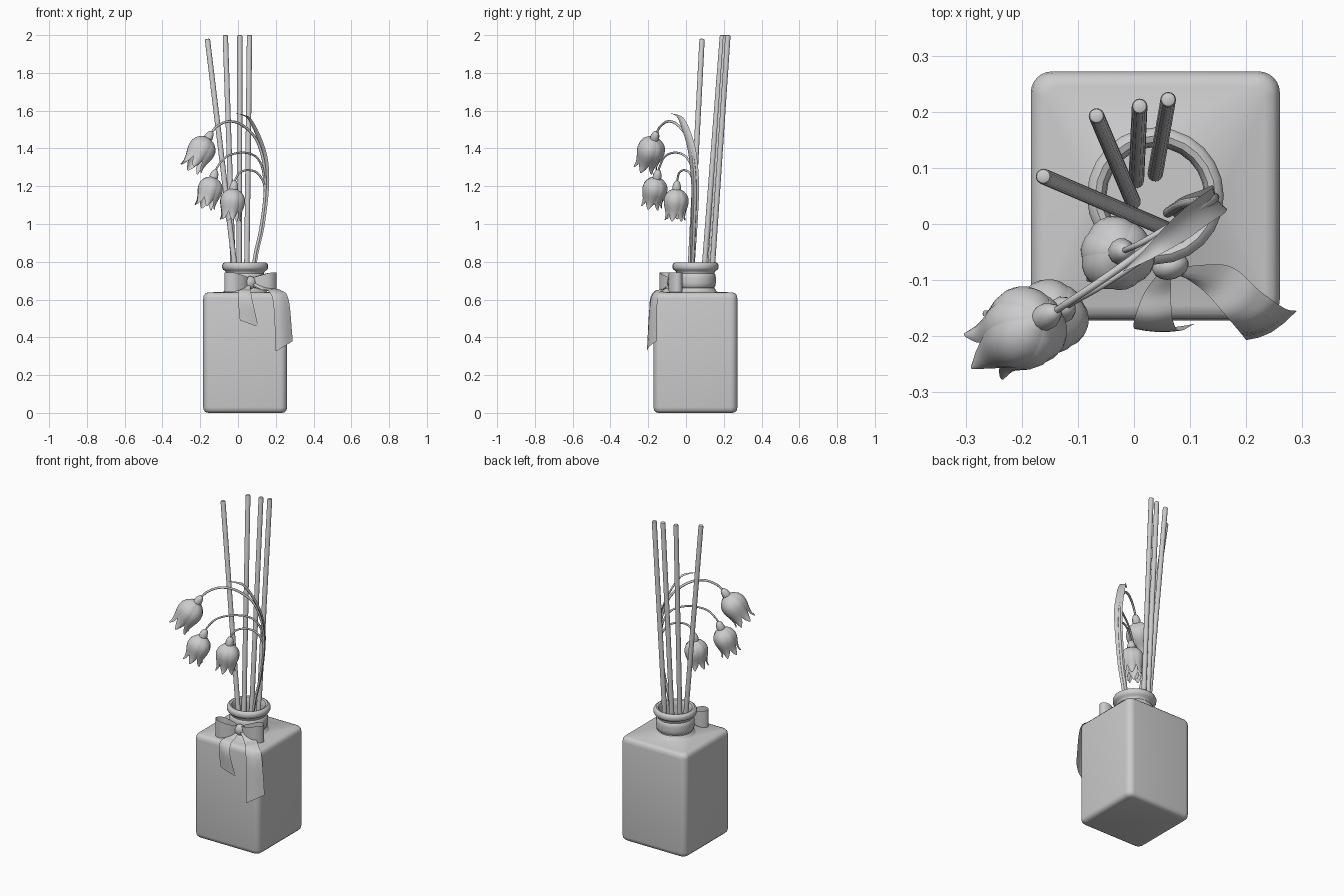
import bpy, bmesh, math
from mathutils import Vector

CX, CY = 0.038, 0.05   # bottle axis


def finish(name, bm, angle=40):
    bmesh.ops.remove_doubles(bm, verts=bm.verts, dist=0.0004)
    bmesh.ops.recalc_face_normals(bm, faces=bm.faces)
    me = bpy.data.meshes.new(name)
    bm.to_mesh(me)
    bm.free()
    ob = bpy.data.objects.new(name, me)
    bpy.context.collection.objects.link(ob)
    bpy.ops.object.select_all(action='DESELECT')
    ob.select_set(True)
    bpy.context.view_layer.objects.active = ob
    bpy.ops.object.shade_smooth_by_angle(angle=math.radians(angle))
    return ob


def smooth_path(pts, n=6):
    # Catmull-Rom through the given points
    p = [Vector(q) for q in pts]
    p = [2 * p[0] - p[1]] + p + [2 * p[-1] - p[-2]]
    out = []
    for i in range(1, len(p) - 2):
        a, b, c, d = p[i - 1:i + 3]
        for k in range(n):
            t = k / n
            out.append(0.5 * (2 * b + (c - a) * t + (2 * a - 5 * b + 4 * c - d) * t * t
                              + (3 * b - a - 3 * c + d) * t ** 3))
    return out + [p[-2]]


def loft(bm, rows, closed=False, caps=False):
    vs = [[bm.verts.new(c) for c in r] for r in rows]
    n = len(rows[0])
    for a, b in zip(vs, vs[1:]):
        for i in range(n if closed else n - 1):
            j = (i + 1) % n
            bm.faces.new((a[i], a[j], b[j], b[i]))
    if caps:
        bm.faces.new(vs[0])
        bm.faces.new(vs[-1])


def frame(axis):
    w = Vector(axis).normalized()
    u = w.orthogonal().normalized()
    return u, w.cross(u), w


def revolve(bm, base, axis, profile, sides=16):
    u, v, w = frame(axis)
    base = Vector(base)
    loft(bm, [[base + w * h + r * (math.cos(a) * u + math.sin(a) * v)
               for a in (2 * math.pi * i / sides for i in range(sides))]
              for r, h in profile], closed=True, caps=True)


def tube(name, pts, r0, r1, sides=10):
    path = smooth_path(pts)
    rows = []
    side = Vector((0.5, -0.86, 0))
    for i, p in enumerate(path):
        t = (path[min(i + 1, len(path) - 1)] - path[max(i - 1, 0)]).normalized()
        u = (side - t * side.dot(t)).normalized()
        v = t.cross(u)
        r = r0 + (r1 - r0) * i / (len(path) - 1)
        rows.append([p + r * (math.cos(2 * math.pi * k / sides) * u
                              + math.sin(2 * math.pi * k / sides) * v) for k in range(sides)])
    bm = bmesh.new()
    loft(bm, rows, closed=True, caps=True)
    finish(name, bm)


def ribbon(name, left, right, bulge=0.0):
    bm = bmesh.new()
    rows = []
    for a, b in zip(smooth_path(left), smooth_path(right)):
        rows.append([a.lerp(b, k / 4) + Vector((0, -bulge * math.sin(math.pi * k / 4), 0))
                     for k in range(5)])
    loft(bm, rows)
    finish(name, bm, 60)


# Hollow bottle: rounded square body lofted into a round neck, then back down inside
def section(h, r, z, seg=7):
    out = []
    for q in range(4):
        sx, sy = ((1, 1), (-1, 1), (-1, -1), (1, -1))[q]
        for k in range(seg):
            a = math.pi / 2 * (q + k / (seg - 1))
            out.append((CX + sx * (h - r) + r * math.cos(a), CY + sy * (h - r) + r * math.sin(a), z))
    return out


body = [(0.195, 0.02, 0.0), (0.21, 0.03, 0.004), (0.219, 0.036, 0.014), (0.222, 0.038, 0.03),
        (0.222, 0.038, 0.605), (0.219, 0.036, 0.622), (0.21, 0.03, 0.633), (0.195, 0.025, 0.638)]
neck = [(0.118, 0.64), (0.11, 0.646), (0.106, 0.655), (0.1, 0.66), (0.1, 0.74), (0.106, 0.752),
        (0.117, 0.758), (0.122, 0.768), (0.122, 0.782), (0.117, 0.792), (0.107, 0.797),
        (0.096, 0.793), (0.089, 0.78), (0.087, 0.76), (0.087, 0.63)]
inside = [(0.19, 0.03, 0.615), (0.205, 0.03, 0.6), (0.205, 0.03, 0.03)]
bm = bmesh.new()
loft(bm, [section(*s) for s in body] + [section(r, r, z) for r, z in neck]
     + [section(*s) for s in inside], closed=True, caps=True)
finish("bottle", bm)

# Ribbon band round the neck
bm = bmesh.new()
band = [(0.1, 0.665), (0.106, 0.672), (0.108, 0.69), (0.108, 0.715), (0.106, 0.73), (0.1, 0.737)]
loft(bm, [section(r, r, z) for r, z in band], closed=True)
finish("neck_ribbon", bm)

# Reeds
for i, (b, t) in enumerate([((0.072, -0.015, 0.035), (-0.162, 0.085, 1.98)),
                            ((-0.002, 0.04, 0.035), (-0.067, 0.193, 2.0)),
                            ((0.004, 0.078, 0.035), (0.01, 0.21, 2.0)),
                            ((0.038, 0.09, 0.035), (0.061, 0.222, 2.0))]):
    d = Vector(t) - Vector(b)
    L = d.length
    bm = bmesh.new()
    revolve(bm, b, d, [(0.014, 0), (0.014, L - 0.008), (0.012, L - 0.002), (0.008, L)])
    finish(f"reed_{i + 1}", bm)

# Flower stems
tube("stem_main", [(0.06, 0.02, 0.5), (0.085, 0.035, 0.8), (0.12, 0.042, 0.97), (0.143, 0.048, 1.16),
                   (0.137, 0.04, 1.32), (0.095, 0.012, 1.45), (0.02, -0.045, 1.525),
                   (-0.05, -0.095, 1.543), (-0.11, -0.135, 1.518), (-0.145, -0.158, 1.478)], 0.009, 0.006)
tube("stem_middle", [(0.143, 0.048, 1.2), (0.128, 0.032, 1.3), (0.09, -0.005, 1.36), (0.02, -0.06, 1.378),
                     (-0.06, -0.112, 1.357), (-0.106, -0.138, 1.307), (-0.12, -0.148, 1.275)], 0.006, 0.005)
tube("stem_lower", [(0.143, 0.048, 1.16), (0.135, 0.04, 1.22), (0.1, 0.018, 1.272), (0.05, -0.012, 1.285),
                    (0.01, -0.035, 1.272), (-0.012, -0.045, 1.24), (-0.02, -0.048, 1.21)], 0.006, 0.005)

# Long curved leaf with a channel down the middle
mid = smooth_path([(0.065, 0.02, 0.5), (0.09, 0.032, 0.8), (0.125, 0.04, 0.98), (0.147, 0.046, 1.18),
                   (0.143, 0.037, 1.32), (0.115, 0.018, 1.43), (0.06, -0.025, 1.548),
                   (0.02, -0.057, 1.577), (-0.02, -0.085, 1.585)])
bm = bmesh.new()
rows = []
for i, p in enumerate(mid):
    t = i / (len(mid) - 1)
    w = 0.008 + 0.017 * math.sin(math.pi * min(1, t * 0.85 + 0.05))
    w *= min(1, (1 - t) / 0.3) ** 0.7
    side = Vector((0.5, -0.86, 0)) * w
    lift = Vector((0.5, 0.3, 0.5)) * w * 0.4
    rows.append([p + side * s + lift * s * s for s in (-1, -0.5, 0, 0.5, 1)])
loft(bm, rows)
finish("leaf", bm, 60)

# Bell flowers: a calyx bud and six overlapping petals
RADII = (0.012, 0.04, 0.057, 0.066, 0.069, 0.067, 0.062, 0.057, 0.055, 0.06)
WIDTH = (0.7, 0.7, 0.7, 0.7, 0.69, 0.67, 0.62, 0.52, 0.36, 0.08)
FLOWERS = [("upper", (-0.138, -0.155, 1.49), (-0.25, -0.218, 1.295), 1.08),
           ("middle", (-0.117, -0.146, 1.287), (-0.178, -0.185, 1.09), 0.97),
           ("lower", (-0.018, -0.047, 1.23), (-0.042, -0.06, 1.02), 0.97)]
for name, top, tip, k in FLOWERS:
    top, d = Vector(top), Vector(tip) - Vector(top)
    L = d.length
    u, v, w = frame(d)
    bm = bmesh.new()
    revolve(bm, top, d, [(0.006, 0), (0.014, 0.006), (0.02, 0.02), (0.024, 0.035),
                         (0.023, 0.048), (0.012, 0.058)], 12)
    finish(f"calyx_{name}", bm)
    bm = bmesh.new()
    for j in range(6):
        rows = []
        for i, (r, hw) in enumerate(zip(RADII, WIDTH)):
            h = 0.042 + (L - 0.042) * (i / 9) ** 1.15
            row = []
            for s in (-1, -0.66, -0.33, 0, 0.33, 0.66, 1):
                a = j * math.pi / 3 + hw * s
                rr = k * (r * (1.03 - 0.09 * s * s) - 0.004 * (j % 2))
                row.append(top + w * h + rr * (math.cos(a) * u + math.sin(a) * v))
            rows.append(row)
        loft(bm, rows)
    finish(f"petals_{name}", bm, 60)

# Bow loops: closed strips running out from the knot and back
KNOT = Vector((0.065, -0.075, 0.69))
ax = Vector((0.96, 0.27, 0))
ay = Vector((-0.27, 0.96, 0))
for name, sgn in (("right", 1), ("left", -1)):
    bottom, upper = [], []
    for f, g, h in [(0.01, -0.008, 0.022), (0.05, -0.032, 0.035), (0.1, -0.04, 0.048),
                    (0.138, -0.018, 0.05), (0.138, 0.012, 0.05), (0.1, 0.03, 0.045),
                    (0.05, 0.018, 0.033), (0.01, 0.006, 0.022)]:
        c = KNOT + ax * f * sgn + ay * g
        bottom.append(c - Vector((0, 0, h)))
        upper.append(c + Vector((0, 0, h + 0.004)))
    ribbon(f"bow_loop_{name}", bottom, upper)

# Knot
bm = bmesh.new()
bmesh.ops.create_uvsphere(bm, u_segments=16, v_segments=10, radius=1)
for p in bm.verts:
    p.co = KNOT + ax * p.co.x * 0.033 + ay * p.co.y * 0.024 + Vector((0, 0, p.co.z * 0.034))
finish("bow_knot", bm)

# Tails draping over the front edge
ribbon("bow_tail_left",
       [(0.05, -0.08, 0.68), (0.02, -0.12, 0.656), (0.002, -0.165, 0.645), (0.0, -0.186, 0.6), (0.01, -0.184, 0.49)],
       [(0.065, -0.085, 0.68), (0.066, -0.12, 0.656), (0.068, -0.165, 0.64), (0.08, -0.19, 0.58), (0.108, -0.178, 0.455)],
       0.004)
ribbon("bow_tail_right",
       [(0.075, -0.085, 0.68), (0.125, -0.12, 0.652), (0.165, -0.165, 0.642), (0.188, -0.192, 0.57), (0.2, -0.207, 0.325)],
       [(0.09, -0.075, 0.69), (0.17, -0.075, 0.662), (0.225, -0.12, 0.65), (0.268, -0.15, 0.6), (0.29, -0.155, 0.38)],
       0.012)
